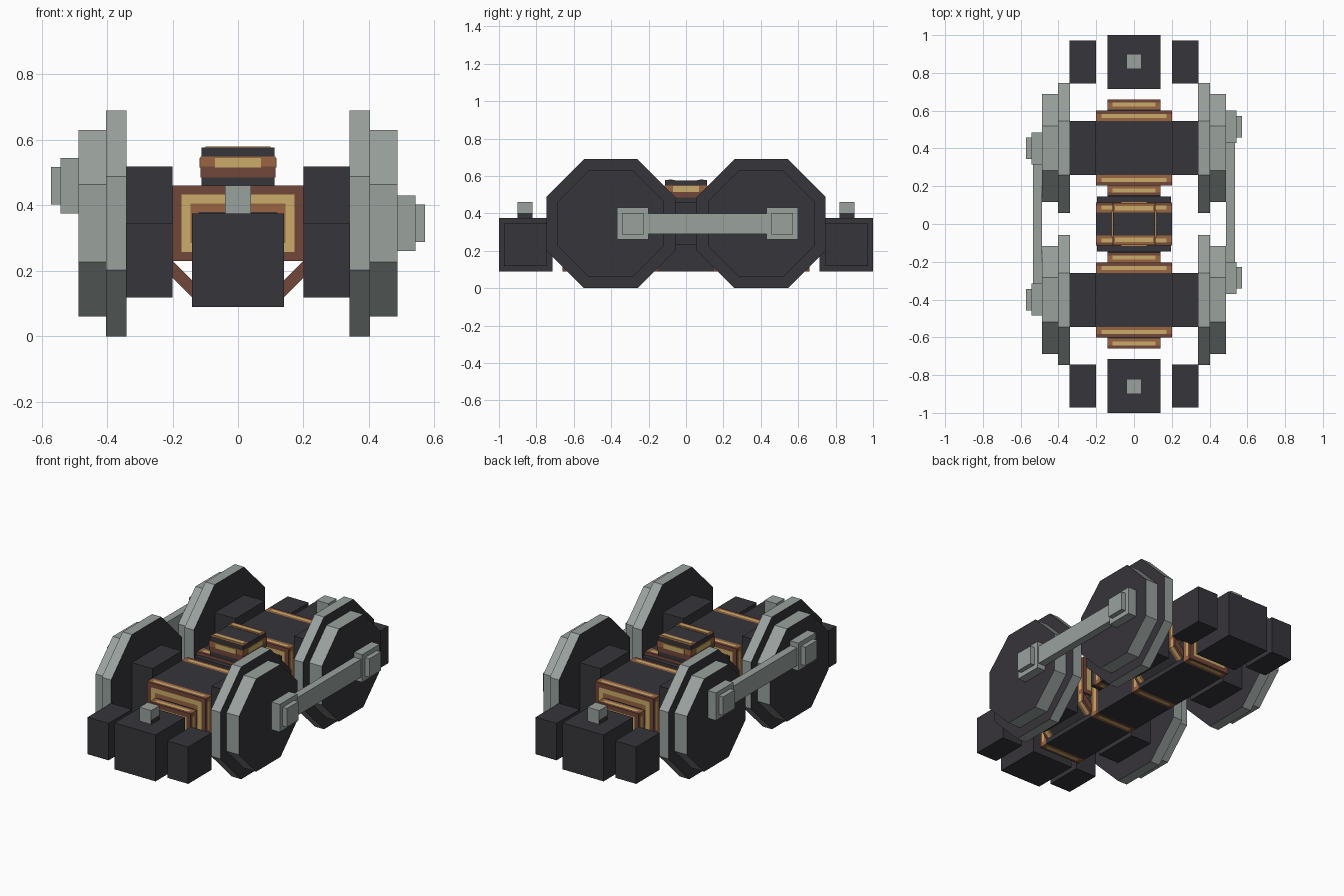
import bpy, bmesh, math
from mathutils import Matrix, Vector

cube = bpy.data.objects.get("Cube")
if cube:
    bpy.data.objects.remove(cube, do_unlink=True)


def material(name, rgb):
    m = bpy.data.materials.new(name)
    m.use_nodes = True
    m.diffuse_color = (*rgb, 1)
    m.node_tree.nodes["Principled BSDF"].inputs["Base Color"].default_value = (*rgb, 1)
    return m


DARK, GREY, UMBER, TAN, BRASS = range(5)
MATS = [
    material("dark_iron", (0.037, 0.035, 0.043)),
    material("steel_grey", (0.32, 0.36, 0.34)),
    material("dark_brown", (0.17, 0.063, 0.042)),
    material("light_brown", (0.32, 0.13, 0.057)),
    material("brass_yellow", (0.6, 0.41, 0.14)),
]


def finish(name, bm, rule):
    """Colour each face by a rule and link the object."""
    bm.normal_update()
    for f in bm.faces:
        f.material_index = rule(f)
    me = bpy.data.meshes.new(name)
    bm.to_mesh(me)
    bm.free()
    for m in MATS:
        me.materials.append(m)
    ob = bpy.data.objects.new(name, me)
    bpy.context.collection.objects.link(ob)


def box_mesh(lo, hi):
    lo, hi = Vector(lo), Vector(hi)
    bm = bmesh.new()
    bmesh.ops.create_cube(bm, size=1, matrix=Matrix.Translation((lo + hi) / 2)
                          @ Matrix.Diagonal((*(hi - lo), 1)))
    return bm


def box(name, lo, hi, mat=DARK):
    finish(name, box_mesh(lo, hi), lambda f: mat)


def cut(bm, axis, pos):
    """Slice the mesh across one axis."""
    n = Vector([float(i == axis) for i in range(3)])
    bmesh.ops.bisect_plane(bm, geom=bm.verts[:] + bm.edges[:] + bm.faces[:],
                           plane_co=n * pos, plane_no=n)


RINGS = (0.027, 0.055, 0.08)
BANDS = (0.018, 0.038, 0.055)


def casing(name, lo, hi):
    """Iron block with brown and brass bands at its ends and rings on its end faces."""
    bm = box_mesh(lo, hi)
    for axis in range(3):
        for d in (BANDS if axis == 1 else RINGS):
            cut(bm, axis, lo[axis] + d)
            cut(bm, axis, hi[axis] - d)

    def rule(f):
        c = f.calc_center_median()
        dist = [min(c[i] - lo[i], hi[i] - c[i]) for i in range(3)]
        if abs(f.normal.y) > 0.5:
            d = min(dist[0], dist[2])
            steps, colours = RINGS, (UMBER, BRASS, TAN)
        else:
            d = dist[1]
            side = dist[2] if abs(f.normal.x) > 0.5 else dist[0]
            steps = BANDS
            colours = (UMBER, BRASS if side > RINGS[0] else TAN, TAN)
        for s, col in zip(steps, colours):
            if d < s:
                return col
        return DARK
    finish(name, bm, rule)


def wheel_disc(name, x0, x1, y, apothem):
    """Octagonal disc with a flat side down: iron faces, steel rim."""
    bm = bmesh.new()
    r = apothem / math.cos(math.pi / 8)
    turn = Matrix.Rotation(math.pi / 2, 4, 'Y') @ Matrix.Rotation(math.pi / 8, 4, 'Z')
    bmesh.ops.create_cone(bm, cap_ends=True, segments=8, radius1=r, radius2=r,
                          depth=abs(x1 - x0),
                          matrix=Matrix.Translation(((x0 + x1) / 2, y, 0.345)) @ turn)
    finish(name, bm, lambda f: DARK if abs(f.normal.x) > 0.5 else GREY)


def strut(name, s, y0, y1):
    """Slanted brace between upper casing and lower block."""
    bm = bmesh.new()
    profile = [(0.2, 0.23), (0.2, 0.178), (0.14, 0.118), (0.14, 0.17)]
    face = bm.faces.new([bm.verts.new((s * x, y0, z)) for x, z in profile])
    ext = bmesh.ops.extrude_face_region(bm, geom=[face], use_keep_orig=True)
    bmesh.ops.translate(bm, vec=(0, y1 - y0, 0),
                        verts=[v for v in ext["geom"] if isinstance(v, bmesh.types.BMVert)])
    bmesh.ops.recalc_face_normals(bm, faces=bm.faces)
    for d in BANDS:
        cut(bm, 1, y0 + d)
        cut(bm, 1, y1 - d)

    def rule(f):
        c = f.calc_center_median().y
        d = min(c - y0, y1 - c)
        for s, col in zip(BANDS, (UMBER, BRASS, TAN)):
            if d < s:
                return col
        return DARK
    finish(name, bm, rule)


def span(s, a, b):
    return sorted((s * a, s * b))


ENDS = ((-1, "front"), (1, "back"))

# Mirrored running gear at each end
for e, end in ENDS:
    y0, y1 = span(e, 0.205, 0.6)
    casing(end + "_upper_casing", (-0.2, y0, 0.23), (0.2, y1, 0.46))
    a, b = span(e, 0.15, 0.66)
    casing(end + "_lower_casing", (-0.14, a, 0.09), (0.14, b, 0.375))

    # Buffer block with coupling peg
    a, b = span(e, 0.715, 1.0)
    box(end + "_buffer", (-0.14, a, 0.09), (0.14, b, 0.375))
    a, b = span(e, 0.82, 0.9)
    finish(end + "_peg_base", box_mesh((-0.04, a, 0.375), (0.04, b, 0.402)),
           lambda f: DARK if abs(f.normal.x) > 0.5 else GREY)
    box(end + "_peg", (-0.04, a, 0.402), (0.04, b, 0.46), GREY)

    for s, side in ((-1, "right"), (1, "left")):
        tag = end + "_" + side
        strut(tag + "_strut", s, y0, y1)
        xa, xb = span(s, 0.2, 0.342)
        a, b = span(e, 0.26, 0.545)
        box(tag + "_axle_box", (xa, a, 0.118), (xb, b, 0.518))
        a, b = span(e, 0.745, 0.972)
        box(tag + "_side_buffer", (xa, a, 0.118), (xb, b, 0.345))
        wheel_disc(tag + "_wheel_flange", s * 0.34, s * 0.403, e * 0.402, 0.345)
        wheel_disc(tag + "_wheel_tread", s * 0.403, s * 0.488, e * 0.402, 0.285)

# Coupling rods, a quarter turn apart on the two sides
for s, side, dy, dz in ((1, "left", 0.115, 0), (-1, "right", 0, 0.115)):
    z = 0.345 + dz
    xa, xb = span(s, 0.488, 0.535)
    box(side + "_rod", (xa, dy - 0.33, z - 0.055), (xb, dy + 0.33, z + 0.055), GREY)
    for e, end in ENDS:
        y = dy + e * 0.4
        for part, near, far, h in (("pad", 0.488, 0.543, 0.085), ("cap", 0.543, 0.572, 0.057)):
            xa, xb = span(s, near, far)
            box(f"{side}_{end}_rod_{part}", (xa, y - h, z - h), (xb, y + h, z + h), GREY)

# Centre block and its pivot
box("centre_beam", (-0.14, -0.15, 0.09), (0.14, 0.15, 0.23))
casing("centre_casing", (-0.2, -0.115, 0.23), (0.2, 0.115, 0.46))
box("centre_spacer", (-0.197, -0.145, 0.24), (0.197, 0.145, 0.44))
box("pivot", (-0.112, -0.112, 0.46), (0.112, 0.112, 0.575))
box("pivot_dark_band", (-0.115, -0.115, 0.485), (0.115, 0.115, 0.518), UMBER)
box("pivot_light_band", (-0.115, -0.115, 0.518), (0.115, 0.115, 0.55), TAN)
box("pivot_brass_front_back", (-0.07, -0.118, 0.515), (0.07, 0.118, 0.545), BRASS)
box("pivot_brass_sides", (-0.118, -0.07, 0.515), (0.118, 0.07, 0.545), BRASS)
for e, end in ENDS:
    a, b = span(e, 0.06, 0.112)
    box(end + "_pivot_top_band", (-0.112, a, 0.573), (0.112, b, 0.577), TAN)
    a, b = span(e, 0.072, 0.094)
    box(end + "_pivot_top_brass", (-0.1, a, 0.575), (0.1, b, 0.58), BRASS)
